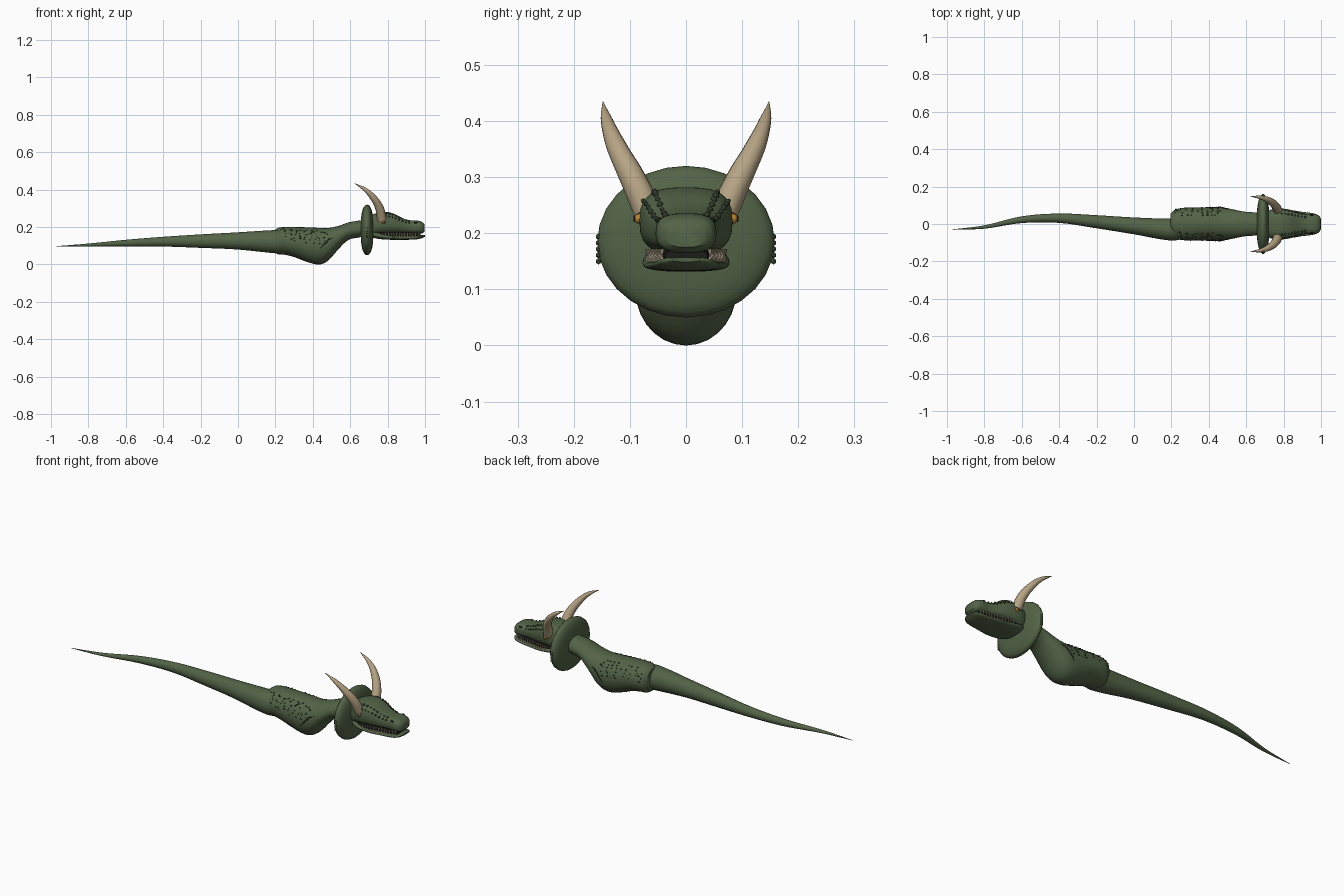
import bpy, bmesh, random
from math import sin, cos, pi, radians
from mathutils import Vector, Matrix

random.seed(4)
cube = bpy.data.objects.get("Cube")
if cube:
    bpy.data.objects.remove(cube)


def material(name, rgb):
    m = bpy.data.materials.new(name)
    m.use_nodes = True
    m.diffuse_color = (*rgb, 1)
    m.node_tree.nodes["Principled BSDF"].inputs["Base Color"].default_value = (*rgb, 1)
    return m


GREEN = material("moss green", (0.085, 0.125, 0.062))
SPOT = material("dark green", (0.03, 0.042, 0.024))
HORN = material("horn tan", (0.47, 0.37, 0.23))
TOOTH = material("tooth cream", (0.6, 0.5, 0.35))
AMBER = material("amber", (0.5, 0.22, 0.03))
DARK = material("near black", (0.012, 0.012, 0.01))


def finish(name, bm, mat):
    bmesh.ops.recalc_face_normals(bm, faces=bm.faces)
    me = bpy.data.meshes.new(name)
    bm.to_mesh(me)
    bm.free()
    me.materials.append(mat)
    ob = bpy.data.objects.new(name, me)
    bpy.context.collection.objects.link(ob)
    bpy.ops.object.select_all(action='DESELECT')
    ob.select_set(True)
    bpy.context.view_layer.objects.active = ob
    bpy.ops.object.shade_smooth_by_angle(angle=radians(45))
    return ob


def section_at(secs, x):
    """Smoothly interpolated section (x, y, z, half width, half height)."""
    n = len(secs)
    i = next((k for k in range(n - 2) if x <= secs[k + 1][0]), n - 2)
    a, b = Vector(secs[i]), Vector(secs[i + 1])
    h = b[0] - a[0]

    def slope(k):
        p, q = Vector(secs[max(k - 1, 0)]), Vector(secs[min(k + 1, n - 1)])
        return (q - p) / (q[0] - p[0])
    t = (x - a[0]) / h
    return (a * (2*t**3 - 3*t*t + 1) + slope(i) * h * (t**3 - 2*t*t + t)
            + b * (3*t*t - 2*t**3) + slope(i + 1) * h * (t**3 - t*t))


def surface(secs, x, ang, power=2):
    s = section_at(secs, x)
    c, d = cos(ang), sin(ang)
    e = 2 / power
    return Vector((x, s[1] + s[3] * abs(c)**e * (1 if c > 0 else -1),
                   s[2] + s[4] * abs(d)**e * (1 if d > 0 else -1)))


def loft(name, secs, mat, power=2, steps=4, sides=28):
    bm = bmesh.new()
    xs = [a[0] + (b[0] - a[0]) * k / steps for a, b in zip(secs, secs[1:]) for k in range(steps)]
    xs.append(secs[-1][0])
    rings = [[bm.verts.new(surface(secs, x, 2 * pi * k / sides, power)) for k in range(sides)]
             for x in xs]
    for r, s in zip(rings, rings[1:]):
        for k in range(sides):
            bm.faces.new((r[k], r[k - 1], s[k - 1], s[k]))
    bm.faces.new(rings[0])
    bm.faces.new(rings[-1])
    return finish(name, bm, mat)


def bumps(name, items, mat, detail=1):
    """Small ellipsoids from (centre, size) pairs in one mesh."""
    bm = bmesh.new()
    for pos, size in items:
        bmesh.ops.create_icosphere(bm, subdivisions=detail, radius=1,
                                   matrix=Matrix.Translation(pos) @ Matrix.Diagonal((*size, 1)))
    return finish(name, bm, mat)


# Tail, with a gentle sideways bend
loft("tail", [
    (-0.97, -0.03, 0.097, 0.001, 0.001), (-0.8, -0.016, 0.104, 0.009, 0.008),
    (-0.6, 0.023, 0.114, 0.018, 0.018), (-0.4, 0.031, 0.122, 0.025, 0.026),
    (-0.2, 0.012, 0.125, 0.035, 0.036), (0, -0.01, 0.126, 0.045, 0.046),
    (0.2, -0.03, 0.122, 0.059, 0.062), (0.27, -0.02, 0.12, 0.058, 0.062)], GREEN, steps=6)

# Body and neck
BODY = [
    (0.195, 0, 0.125, 0.055, 0.058), (0.215, 0, 0.125, 0.074, 0.071),
    (0.25, 0, 0.126, 0.085, 0.074), (0.3, 0, 0.12, 0.088, 0.08),
    (0.36, 0, 0.108, 0.089, 0.091), (0.43, 0, 0.098, 0.09, 0.098),
    (0.48, 0, 0.107, 0.088, 0.088), (0.54, 0, 0.146, 0.076, 0.061),
    (0.59, 0, 0.178, 0.066, 0.047), (0.65, 0, 0.19, 0.062, 0.045), (0.7, 0, 0.2, 0.06, 0.045)]
loft("body", BODY, GREEN)

# Frill disc behind the head
bm = bmesh.new()
bmesh.ops.create_uvsphere(bm, u_segments=28, v_segments=16, radius=1,
                          matrix=Matrix.Rotation(pi / 2, 4, 'Y'))
for v in bm.verts:
    r = (v.co.y**2 + v.co.z**2)**0.5
    flat = (1 - r**2.8)**(1 / 2.2) if r < 1 else 0
    v.co = (0.69 + 0.034 * flat * (1 if v.co.x > 0 else -1), 0.158 * v.co.y, 0.185 + 0.135 * v.co.z)
finish("frill", bm, GREEN)

# Head: upper skull and snout, lower jaw, mouth lining
HEAD = [
    (0.69, 0, 0.205, 0.055, 0.045), (0.73, 0, 0.215, 0.076, 0.056),
    (0.78, 0, 0.222, 0.083, 0.06), (0.83, 0, 0.219, 0.077, 0.054),
    (0.88, 0, 0.207, 0.063, 0.041), (0.92, 0, 0.201, 0.054, 0.035),
    (0.96, 0, 0.2, 0.054, 0.035), (0.985, 0, 0.197, 0.048, 0.03), (0.997, 0, 0.195, 0.034, 0.02)]
loft("upper_head", HEAD, GREEN, power=2.8)
loft("lower_jaw", [
    (0.7, 0, 0.17, 0.05, 0.02), (0.75, 0, 0.155, 0.074, 0.018),
    (0.82, 0, 0.144, 0.076, 0.012), (0.9, 0, 0.143, 0.065, 0.011),
    (0.96, 0, 0.145, 0.057, 0.01), (0.988, 0, 0.15, 0.046, 0.008),
    (1.0, 0, 0.153, 0.028, 0.004)], GREEN, power=2.5)
MOUTH = [(0.73, 0, 0.163, 0.06, 0.012), (0.8, 0, 0.161, 0.066, 0.012),
         (0.9, 0, 0.16, 0.05, 0.012), (0.975, 0, 0.16, 0.038, 0.01)]
loft("mouth_lining", MOUTH, DARK, power=3)

# Teeth in two rows along each side of the mouth
bm = bmesh.new()
for side in (-1, 1):
    for k in range(13):
        x = 0.79 + 0.0145 * k
        y = side * (section_at(MOUTH, min(x, 0.97))[3] + 0.003)
        for z, flip in ((0.165, pi), (0.156, 0)):
            bmesh.ops.create_cone(bm, segments=6, radius1=0.0045, radius2=0.001, depth=0.013,
                                  matrix=Matrix.Translation((x, y, z)) @ Matrix.Rotation(flip, 4, 'X'))
finish("teeth", bm, TOOTH)


# Curved tubes: horns and shoulder folds
def tube(name, path, radii, mat):
    cu = bpy.data.curves.new(name, 'CURVE')
    cu.dimensions = '3D'
    cu.bevel_depth = 1
    cu.bevel_resolution = 4
    cu.resolution_u = 6
    cu.use_fill_caps = True
    sp = cu.splines.new('BEZIER')
    sp.bezier_points.add(len(path) - 1)
    for p, co, r in zip(sp.bezier_points, path, radii):
        p.co, p.radius = co, r
        p.handle_left_type = p.handle_right_type = 'AUTO'
    ob = bpy.data.objects.new(name, cu)
    bpy.context.collection.objects.link(ob)
    bpy.context.view_layer.update()
    me = bpy.data.meshes.new_from_object(ob)
    bpy.data.objects.remove(ob)
    bm = bmesh.new()
    bm.from_mesh(me)
    bpy.data.meshes.remove(me)
    return finish(name, bm, mat)


for side, word in ((1, "left"), (-1, "right")):
    tube(word + "_horn", [
        (0.77, side * 0.068, 0.24), (0.757, side * 0.096, 0.3), (0.725, side * 0.124, 0.355),
        (0.68, side * 0.141, 0.4), (0.623, side * 0.148, 0.434)],
        [0.026, 0.023, 0.018, 0.011, 0.001], HORN)
    fold = [surface(BODY, 0.435 + 0.018 * k, a if side > 0 else pi - a)
            for k, a in enumerate((-0.2, 0.0, 0.18, 0.3, 0.25))]
    tube(word + "_shoulder_fold", fold, [0.001, 0.003, 0.004, 0.003, 0.001], SPOT)
    bumps(word + "_eye", [((0.778, side * 0.084, 0.226), (0.01, 0.009, 0.009))], AMBER, 3)
    bumps(word + "_pupil", [((0.781, side * 0.092, 0.226), (0.003, 0.002, 0.006))], DARK, 2)
    bumps(word + "_nostril", [(surface(HEAD, 0.95, pi / 2 - side * 0.98, 2.8), (0.009, 0.005, 0.005))],
          DARK, 2)

# Raised scales on the back, brows, cheeks and frill rim
scales, brow, rim = [], [], []
for side in (-1, 1):
    for row in range(6):
        for col in range(10):
            x = 0.225 + 0.027 * col + random.uniform(-0.009, 0.009)
            a = 0.15 + 0.17 * row + random.uniform(-0.06, 0.06)
            if random.random() < 0.75:
                r = random.uniform(0.0035, 0.006)
                scales.append((surface(BODY, x, pi / 2 - side * (pi / 2 - a)), (r, r * 0.8, r * 0.7)))
    for k in range(8):
        for a in (0.5, 0.95):
            r = random.uniform(0.004, 0.007)
            brow.append((surface(HEAD, 0.79 + 0.018 * k, pi / 2 - side * (pi / 2 - a), 2.8), (r, r, r)))
    for k in range(5):
        rim.append(((0.69, side * 0.156, 0.15 + 0.011 * k), (0.008, 0.005, 0.006)))
bumps("back_scales", scales, SPOT)
bumps("brow_scales", brow, SPOT)
bumps("frill_rim_scales", rim, GREEN)
